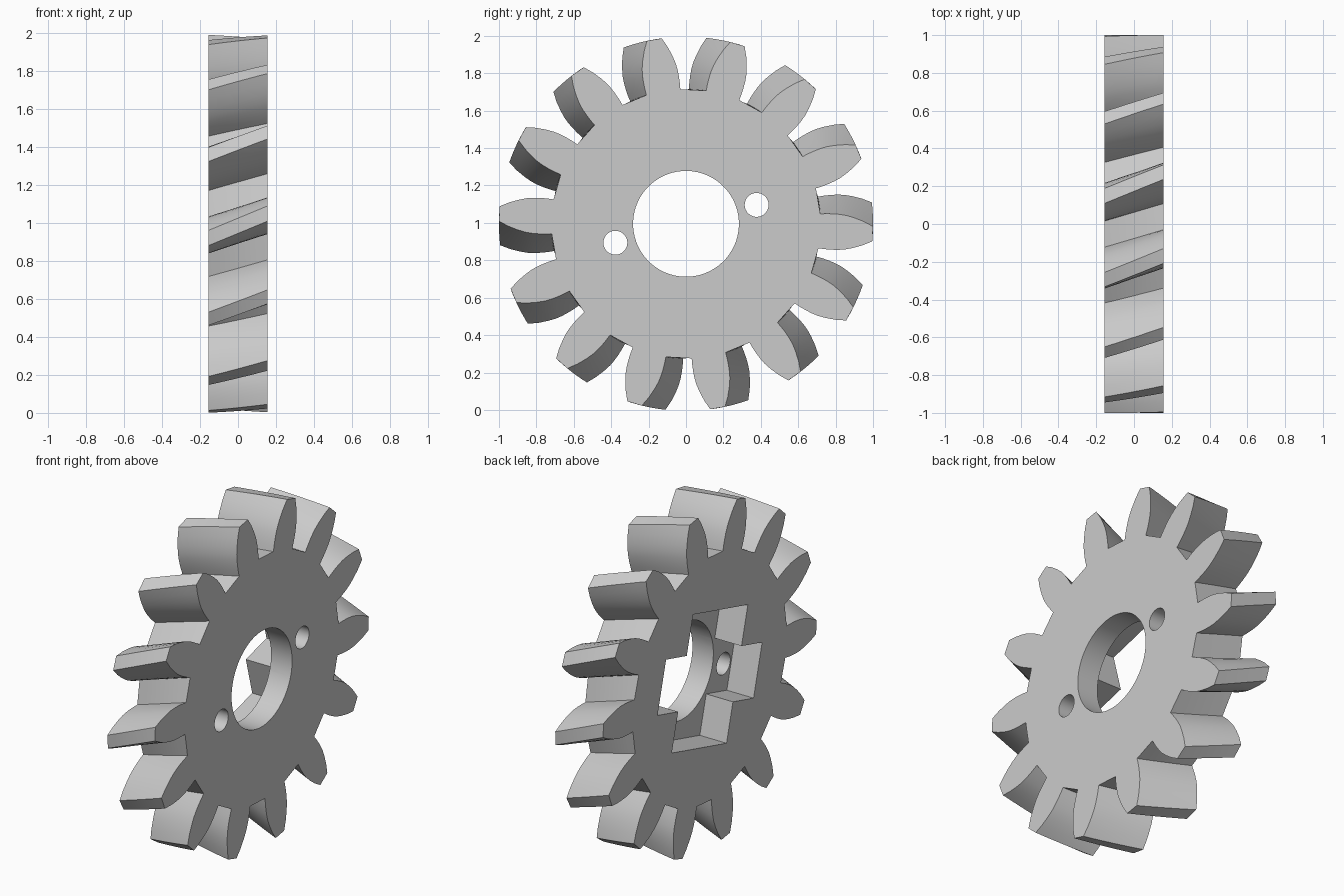
import bpy, bmesh, math
from math import sin, cos, radians
from mathutils import Matrix, Vector

old = bpy.data.objects.get("Cube")
if old:
    bpy.data.objects.remove(old, do_unlink=True)

TEETH = 14
HALF = 0.156                     # half thickness along x
CENTRE = Vector((0, 0, 0.995))
ROOT = 0.72
TILT = radians(15)               # tilt of the recess and pin holes
FLANK = [(ROOT, 0.092), (0.755, 0.095), (0.79, 0.096), (0.825, 0.095),
         (0.86, 0.091), (0.90, 0.081), (0.95, 0.064), (1.0, 0.040)]
START, END = radians(-17.15), radians(-9.75)   # helix angle at each face
LAYERS = 6

steel = bpy.data.materials.new("plain grey")
steel.use_nodes = True
grey = (0.6, 0.6, 0.6, 1)
steel.diffuse_color = grey
steel.node_tree.nodes["Principled BSDF"].inputs["Base Color"].default_value = grey


def make_object(name, bm):
    bmesh.ops.recalc_face_normals(bm, faces=bm.faces)
    mesh = bpy.data.meshes.new(name)
    bm.to_mesh(mesh)
    bm.free()
    mesh.materials.append(steel)
    obj = bpy.data.objects.new(name, mesh)
    bpy.context.collection.objects.link(obj)
    return obj


def outline():
    """Polar gear outline: (radius, angle) around all teeth."""
    points = []
    for i in range(TEETH):
        mid = 2 * math.pi * i / TEETH
        points += [(r, mid - math.asin(w / r)) for r, w in FLANK]
        points += [(r, mid + math.asin(w / r)) for r, w in reversed(FLANK)]
    return points


# Helical gear body: twisted copies of the outline, bridged and capped
bm = bmesh.new()
rings = []
for k in range(LAYERS + 1):
    t = k / LAYERS
    turn = START + (END - START) * t
    x = HALF * (2 * t - 1)
    rings.append([bm.verts.new(CENTRE + Vector((x, r * sin(a + turn), r * cos(a + turn))))
                  for r, a in outline()])
for low, high in zip(rings, rings[1:]):
    for i in range(len(low)):
        j = (i + 1) % len(low)
        bm.faces.new((low[i], low[j], high[j], high[i]))
bm.faces.new(rings[0])
bm.faces.new(rings[-1])
gear = make_object("helical_gear", bm)


def round_cutter(name, radius, y, sides):
    bm = bmesh.new()
    place = (Matrix.Translation(CENTRE) @ Matrix.Rotation(TILT, 4, 'X')
             @ Matrix.Translation((0, y, 0)) @ Matrix.Rotation(math.pi / 2, 4, 'Y'))
    bmesh.ops.create_cone(bm, cap_ends=True, segments=sides, radius1=radius,
                          radius2=radius, depth=1, matrix=place)
    return make_object(name, bm)


def box_cutter(name, width, height, depth=0.175):
    bm = bmesh.new()
    place = (Matrix.Translation(CENTRE + Vector((depth - HALF - 0.25, 0, 0)))
             @ Matrix.Rotation(TILT, 4, 'X')
             @ Matrix.Diagonal((0.5, width, height, 1)))
    bmesh.ops.create_cube(bm, size=1, matrix=place)
    return make_object(name, bm)


# Bore, pin holes and cross-shaped recess
cutters = [box_cutter("recess_tall_cutter", 0.53, 0.77),
           box_cutter("recess_wide_cutter", 0.93, 0.31),
           round_cutter("bore_cutter", 0.283, 0, 64),
           round_cutter("pin_hole_cutter_left", 0.064, 0.391, 32),
           round_cutter("pin_hole_cutter_right", 0.064, -0.391, 32)]

bpy.ops.object.select_all(action='DESELECT')
gear.select_set(True)
bpy.context.view_layer.objects.active = gear
for cutter in cutters:
    cutter.hide_render = True
    cut = gear.modifiers.new(cutter.name, 'BOOLEAN')
    cut.operation = 'DIFFERENCE'
    cut.solver = 'EXACT'
    cut.object = cutter
    bpy.ops.object.modifier_apply(modifier=cut.name)
    bpy.data.objects.remove(cutter, do_unlink=True)

# Smooth flanks and bores with crisp edges
bpy.ops.object.shade_smooth_by_angle(angle=radians(25))
